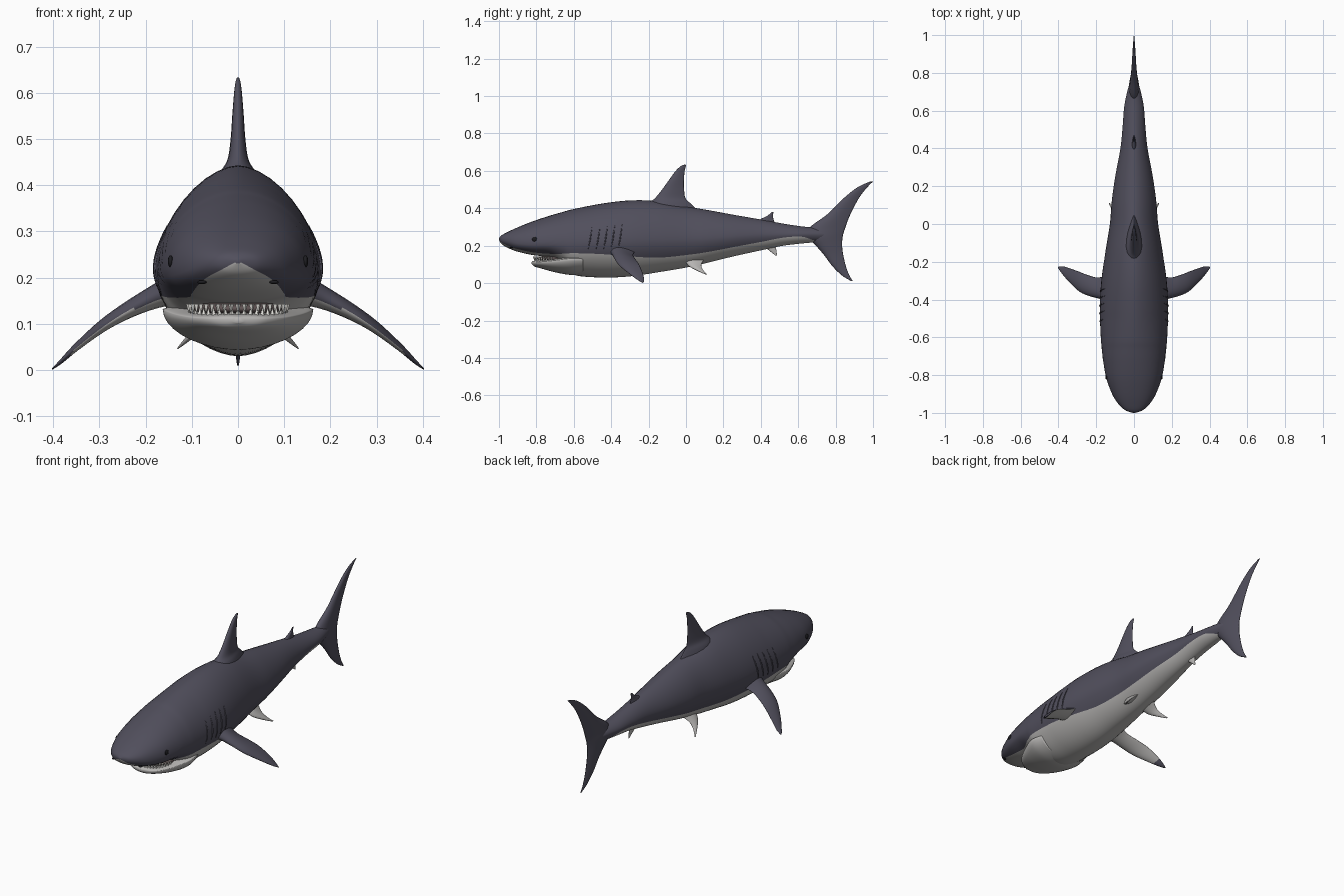
import bpy, bmesh, math
from mathutils import Vector

if "Cube" in bpy.data.objects:
    bpy.data.objects.remove(bpy.data.objects["Cube"])


def material(name, rgb):
    m = bpy.data.materials.new(name)
    m.diffuse_color = (*rgb, 1)
    m.use_nodes = True
    m.node_tree.nodes["Principled BSDF"].inputs["Base Color"].default_value = m.diffuse_color
    return m


DARK = material("slate_back", (0.082, 0.078, 0.108))
LIGHT = material("pale_belly", (0.47, 0.46, 0.45))
WHITE = material("tooth_white", (0.75, 0.74, 0.70))
BLACK = material("eye_black", (0.012, 0.012, 0.015))
MOUTH = material("mouth_dark", (0.12, 0.09, 0.09))


def finish(name, bm, mats):
    bmesh.ops.recalc_face_normals(bm, faces=bm.faces)
    me = bpy.data.meshes.new(name)
    bm.to_mesh(me)
    bm.free()
    for m in mats:
        me.materials.append(m)
    for p in me.polygons:
        p.use_smooth = True
    ob = bpy.data.objects.new(name, me)
    bpy.context.collection.objects.link(ob)
    return ob


def spline(rows, u):
    """Catmull-Rom through equal-length rows, u in station units."""
    n = len(rows)
    i = min(int(u), n - 2)
    t = u - i
    a, b, c, d = (rows[max(0, min(n - 1, i + k))] for k in (-1, 0, 1, 2))
    return [0.5 * (2 * q + (r - p) * t + (2 * p - 5 * q + 4 * r - s) * t * t
                   + (3 * q - p - 3 * r + s) * t ** 3) for p, q, r, s in zip(a, b, c, d)]


def section_point(st, ang):
    """Point on the right half of a super-elliptic body section."""
    y, top, bot, w, zc, zb = st
    k = min(1, max(0, (y + 0.9) / 0.4))
    e = 2 / (2.2 - 0.45 * k)
    s, c = math.sin(ang), max(0, math.cos(ang))
    h = top - zc if s > 0 else zc - bot
    return Vector((w * c ** e, y, zc + math.copysign(h * abs(s) ** e, s)))


def border_angle(st):
    y, top, bot, w, zc, zb = st
    k = min(1, max(0, (y + 0.9) / 0.4))
    e = 2 / (2.2 - 0.45 * k)
    ratio = min(0.97, max(0.0, (zc - zb) / (zc - bot)))
    return -math.asin(ratio ** (1 / e))


def skin(bm, rings, rule):
    vr = [[bm.verts.new(p) for p in r] for r in rings]
    n = len(rings[0])
    for a, b in zip(vr, vr[1:]):
        for j in range(n):
            f = bm.faces.new((a[j], a[(j + 1) % n], b[(j + 1) % n], b[j]))
            f.material_index = rule(j, n)
    for r, flip in ((vr[0], False), (vr[-1], True)):
        bm.faces.new(r[::-1] if flip else r)


def body_loft(name, rows, mats, sub=7, low=9, high=13):
    """The colour border follows an edge loop, so it stays crisp."""
    rings = []
    for i in range((len(rows) - 1) * sub + 1):
        st = spline(rows, i / sub)
        b = border_angle(st)
        h = math.pi / 2
        angs = [-h + (b + h) * j / low for j in range(low)]
        angs += [b + (h - b) * j / high for j in range(high + 1)]
        half = [section_point(st, a) for a in angs]
        half[0].x = half[-1].x = 0
        rings.append(half + [Vector((-p.x, p.y, p.z)) for p in half[-2:0:-1]])
    bm = bmesh.new()
    skin(bm, rings, lambda j, n: 1 if j < low or j >= n - low else 0)
    return finish(name, bm, mats)


# Body: y, top, bottom, half width, height of widest point, colour border
BODY = [
    (-1.0, .240, .230, .006, .235, .233),
    (-.985, .256, .208, .048, .232, .216),
    (-.95, .275, .187, .085, .225, .200),
    (-.90, .298, .168, .116, .215, .182),
    (-.82, .330, .150, .146, .210, .165),
    (-.73, .360, .137, .163, .210, .157),
    (-.66, .380, .095, .171, .210, .157),
    (-.60, .396, .044, .176, .210, .160),
    (-.45, .425, .030, .181, .215, .155),
    (-.30, .442, .036, .173, .220, .143),
    (-.15, .438, .058, .152, .225, .136),
    (.00, .410, .083, .128, .230, .150),
    (.12, .390, .110, .118, .235, .167),
    (.25, .366, .142, .100, .245, .192),
    (.40, .340, .175, .072, .255, .220),
    (.52, .318, .200, .060, .258, .243),
    (.62, .303, .212, .052, .260, .248),
    (.70, .295, .220, .036, .260, .226),
    (.78, .280, .235, .014, .258, .237)]
body_loft("body", BODY, [DARK, LIGHT])

# Lower jaw
JAW = [
    (-.825, .114, .102, .010, .108, .108),
    (-.810, .120, .089, .060, .110, .110),
    (-.770, .124, .077, .102, .113, .113),
    (-.700, .132, .058, .138, .120, .120),
    (-.620, .145, .044, .163, .130, .130),
    (-.550, .145, .045, .150, .130, .130)]
body_loft("lower_jaw", JAW, [LIGHT, LIGHT])


def ball(name, loc, size, mat):
    bm = bmesh.new()
    bmesh.ops.create_uvsphere(bm, u_segments=20, v_segments=12, radius=1)
    bmesh.ops.scale(bm, vec=size, verts=bm.verts)
    bmesh.ops.translate(bm, vec=loc, verts=bm.verts)
    return finish(name, bm, [mat])


# Mouth lining and two rows of teeth
ball("mouth_lining", (0, -.70, .132), (.105, .095, .018), MOUTH)
for name, z, rx, ry, tip in (("upper_teeth", .143, .108, .112, -.022),
                             ("lower_teeth", .118, .100, .106, .018)):
    bm = bmesh.new()
    for i in range(21):
        a = math.radians(-80 + 8 * i)
        c = Vector((rx * math.sin(a), -.70 - ry * math.cos(a), z))
        base = [bm.verts.new(c + Vector((.0065 * math.cos(a + t), .0065 * math.sin(a + t), 0)))
                for t in (0, math.pi / 2, math.pi, 3 * math.pi / 2)]
        top = bm.verts.new(c + Vector((0, 0, tip)))
        bm.faces.new(base)
        for j in range(4):
            bm.faces.new((base[j], base[(j + 1) % 4], top))
    ob = finish(name, bm, [WHITE])
    for p in ob.data.polygons:
        p.use_smooth = False


def fin(name, rows, mats, mirror=1, rule=None, sub=6):
    """Rows: leading edge xyz, trailing edge xyz, thickness, root to tip."""
    rows = [(mirror * r[0], r[1], r[2], mirror * r[3], *r[4:]) for r in rows]
    mid = [(Vector(r[:3]) + Vector(r[3:6])) / 2 for r in (rows[0], rows[-1])]
    nrm = (Vector(rows[0][3:6]) - Vector(rows[0][:3])).cross(mid[1] - mid[0]).normalized()
    rings, n = [], 10
    for i in range((len(rows) - 1) * sub + 1):
        r = spline(rows, i / sub)
        le, te, th = Vector(r[:3]), Vector(r[3:6]), r[6]
        ring = []
        for j in range(2 * n):
            c = (1 - math.cos(math.pi * j / n)) / 2
            hgt = th / 2 * max(0, math.sin(math.pi * c ** 0.65)) ** 0.85
            ring.append(le.lerp(te, c) + nrm * (hgt if j < n else -hgt))
        rings.append(ring)
    bm = bmesh.new()
    skin(bm, rings, lambda j, k: 0)
    bmesh.ops.recalc_face_normals(bm, faces=bm.faces)
    if rule:
        for f in bm.faces:
            f.normal_update()
            f.material_index = rule(f.calc_center_median(), f.normal)
    return finish(name, bm, mats)


def upright(rows):
    """Centre-plane fin rows from z, leading y, trailing y, thickness."""
    return [(0, a, z, 0, b, z, t) for z, a, b, t in rows]


# Fins on the centre line
fin("dorsal_fin", upright([
    (.38, -.23, .07, .110), (.425, -.20, .025, .080), (.455, -.165, -.003, .046),
    (.50, -.128, -.010, .032), (.55, -.092, -.011, .025), (.60, -.055, -.007, .017),
    (.625, -.028, -.001, .010), (.633, -.010, -.002, .004)]), [DARK])
fin("rear_dorsal_fin", upright([
    (.31, .36, .48, .035), (.34, .395, .468, .018),
    (.36, .435, .466, .010), (.38, .458, .467, .003)]), [DARK])
fin("anal_fin", upright([
    (.215, .40, .485, .030), (.19, .425, .482, .016),
    (.17, .450, .484, .010), (.147, .478, .487, .003)]), [LIGHT])
fin("tail_fin", upright([
    (.010, .885, .893, .004), (.04, .835, .874, .012), (.09, .783, .855, .020),
    (.15, .738, .841, .030), (.20, .695, .835, .044), (.25, .650, .838, .056),
    (.30, .665, .853, .046), (.37, .758, .880, .030), (.46, .850, .928, .020),
    (.515, .922, .972, .012), (.543, .985, 1.0, .004)]), [DARK])

# Paired fins, eyes, nostrils and gill slits
for side, s in (("right", 1), ("left", -1)):
    fin(side + "_pectoral_fin", [
        (.12, -.425, .180, .12, -.265, .180, .075),
        (.18, -.397, .158, .19, -.283, .152, .050),
        (.235, -.382, .130, .245, -.270, .128, .036),
        (.29, -.357, .095, .297, -.250, .098, .026),
        (.35, -.300, .048, .348, -.232, .054, .016),
        (.385, -.258, .017, .378, -.224, .022, .009),
        (.403, -.232, .002, .398, -.226, .004, .003)],
        [DARK, LIGHT], s, lambda c, n: 1 if n.z < -0.45 and abs(c.x) < .36 else 0)
    fin(side + "_pelvic_fin", [
        (.045, -.01, .125, .045, .10, .130, .035),
        (.080, .015, .092, .080, .082, .098, .020),
        (.108, .060, .067, .108, .092, .070, .012),
        (.131, .105, .046, .130, .113, .047, .003)], [LIGHT], s)
    ball(side + "_eye", (s * .146, -.81, .235), (.006, .013, .013), BLACK)
    ball(side + "_nostril", (s * .078, -.935, .190), (.010, .008, .004), BLACK)
    for g in range(5):
        st = spline(BODY, 7.55 + .26 * g)
        bm = bmesh.new()
        rings = []
        for i in range(13):
            t = i / 12
            p = section_point(st, -.22 + .72 * t)
            r = .001 + .003 * math.sin(math.pi * t)
            rings.append([Vector((s * p.x + r * math.cos(a), p.y + .02 * t + r * math.sin(a), p.z))
                          for a in (k * math.pi / 3 for k in range(6))])
        skin(bm, rings, lambda j, n: 0)
        finish(f"{side}_gill_slit_{g + 1}", bm, [DARK])
